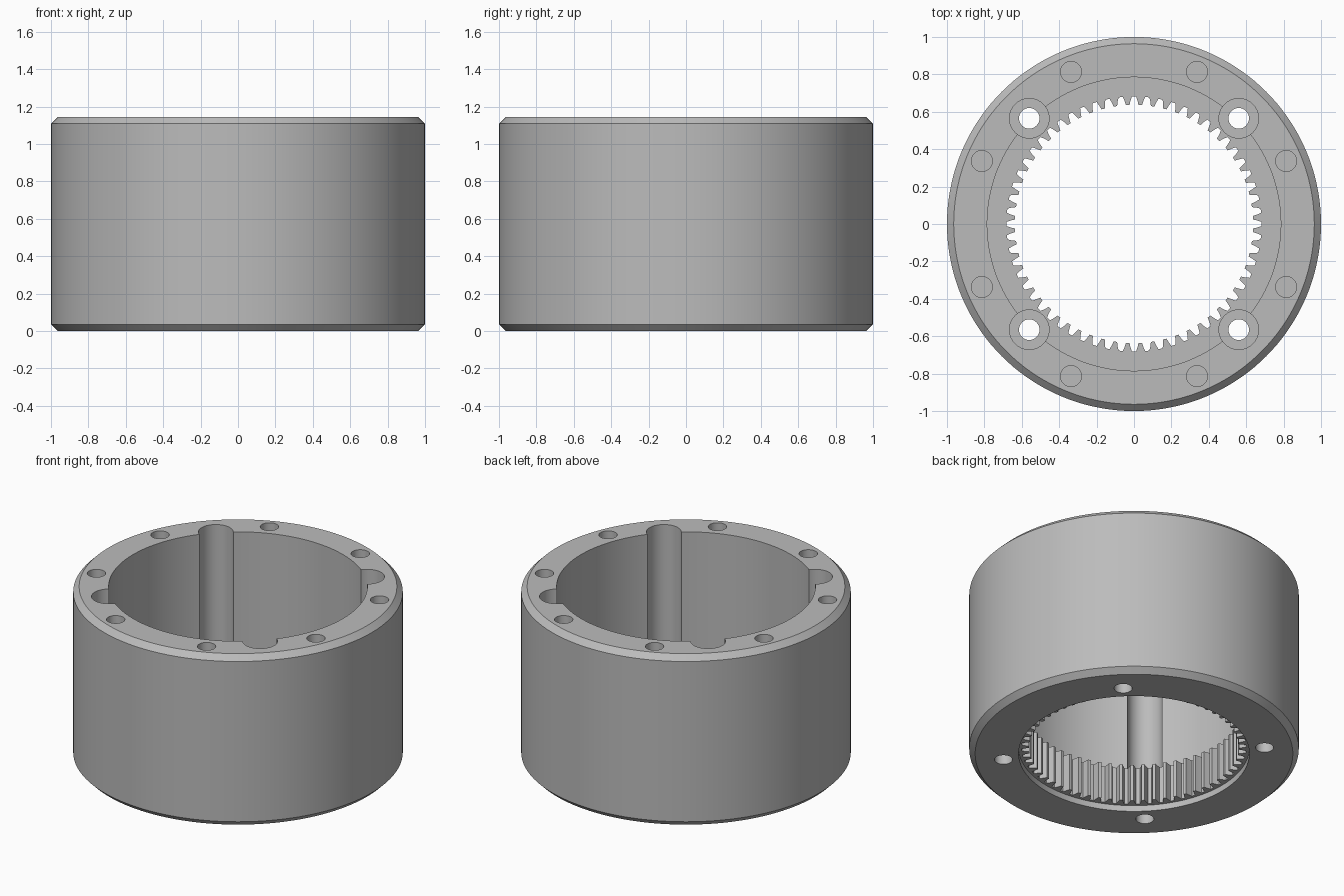
import bpy, bmesh, math

if "Cube" in bpy.data.objects:
    bpy.data.objects.remove(bpy.data.objects["Cube"])

H = 1.145          # overall height
FLOOR = 0.29       # bore floor / top of the gear teeth
TEETH = 60


def link_mesh(name, bm):
    bmesh.ops.recalc_face_normals(bm, faces=bm.faces)
    me = bpy.data.meshes.new(name)
    bm.to_mesh(me)
    bm.free()
    ob = bpy.data.objects.new(name, me)
    bpy.context.collection.objects.link(ob)
    return ob


def circle(r, n, cx=0.0, cy=0.0):
    return [(cx + r * math.cos(2 * math.pi * i / n),
             cy + r * math.sin(2 * math.pi * i / n)) for i in range(n)]


def loft(name, sections):
    """Closed solid through a stack of (outline, z) sections."""
    bm = bmesh.new()
    rings = [[bm.verts.new((x, y, z)) for x, y in pts] for pts, z in sections]
    n = len(rings[0])
    for a, b in zip(rings, rings[1:]):
        for i in range(n):
            j = (i + 1) % n
            bm.faces.new((a[i], a[j], b[j], b[i]))
    bm.faces.new(rings[0])
    bm.faces.new(rings[-1])
    return link_mesh(name, bm)


def prism(name, pts, z0, z1):
    return loft(name, [(pts, z0), (pts, z1)])


# Outer housing with chamfered rims
N = 144
body = loft("ring_gear_housing", [(circle(0.964, N), 0), (circle(1, N), 0.036),
                                  (circle(1, N), H - 0.036), (circle(0.964, N), H)])

cutters = []

# Main bore and shallow recess on the underside
cutters.append(prism("bore_cutter", circle(0.785, N), FLOOR, H + 0.1))
cutters.append(prism("underside_recess_cutter", circle(0.70, N), -0.1, 0.04))

# Internal gear: tooth spaces narrow towards the root
gear = []
pitch = 2 * math.pi / TEETH
for t in range(TEETH):
    for frac, r in ((-0.36, 0.637), (-0.27, 0.66), (-0.16, 0.682),
                    (0.16, 0.682), (0.27, 0.66), (0.36, 0.637)):
        a = (t + frac) * pitch
        gear.append((r * math.cos(a), r * math.sin(a)))
cutters.append(prism("gear_cutter", gear, -0.05, 0.6))

# Four screw pockets with through holes
for sx in (-1, 1):
    for sy in (-1, 1):
        x, y = 0.56 * sx, 0.565 * sy
        cutters.append(prism("pocket_cutter", circle(0.106, 40, x, y), 0.2, H + 0.12))
        cutters.append(prism("screw_hole_cutter", circle(0.055, 32, x, y), -0.12, 0.5))

# Eight blind holes in the top rim
for k in range(8):
    a = math.radians(22.5 + 45 * k)
    cutters.append(prism("rim_hole_cutter",
                         circle(0.056, 32, 0.88 * math.cos(a), 0.88 * math.sin(a)),
                         H - 0.28, H + 0.14))

# Carve the housing
for c in cutters:
    m = body.modifiers.new(c.name, 'BOOLEAN')
    m.operation = 'DIFFERENCE'
    m.solver = 'EXACT'
    m.object = c
bpy.context.view_layer.update()
dg = bpy.context.evaluated_depsgraph_get()
carved = bpy.data.meshes.new_from_object(body.evaluated_get(dg))
body.modifiers.clear()
body.data = carved
for c in cutters:
    bpy.data.objects.remove(c)

# Single steel grey
mat = bpy.data.materials.new("steel_grey")
mat.diffuse_color = (0.5, 0.5, 0.5, 1)
mat.use_nodes = True
mat.node_tree.nodes["Principled BSDF"].inputs["Base Color"].default_value = mat.diffuse_color
body.data.materials.clear()
body.data.materials.append(mat)

bpy.context.view_layer.objects.active = body
body.select_set(True)
bpy.ops.object.shade_smooth_by_angle(angle=math.radians(25))
